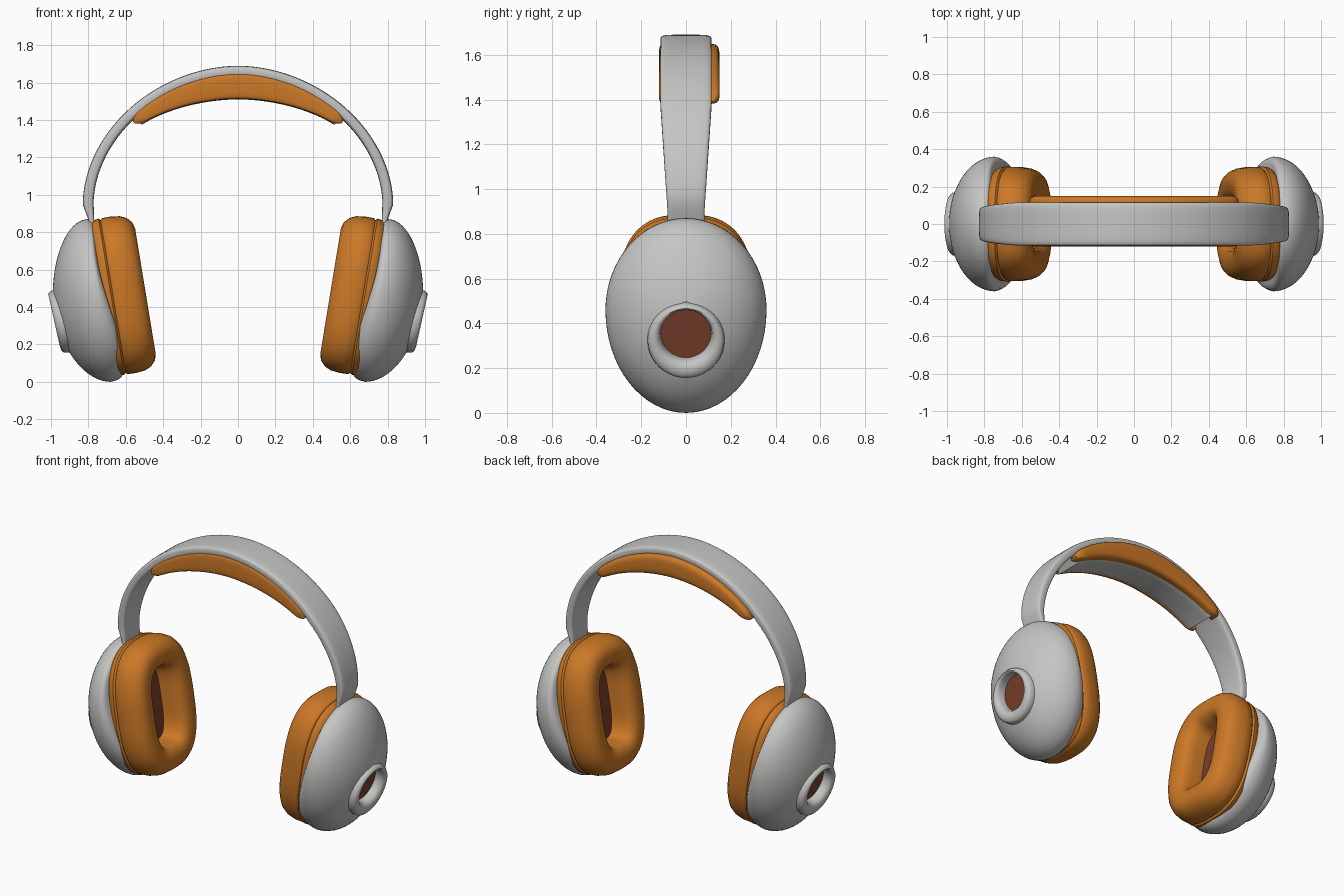
import bpy, bmesh, math
from mathutils import Vector

if "Cube" in bpy.data.objects:
    bpy.data.objects.remove(bpy.data.objects["Cube"])


def material(name, rgb):
    m = bpy.data.materials.new(name)
    m.diffuse_color = (*rgb, 1)
    m.use_nodes = True
    m.node_tree.nodes["Principled BSDF"].inputs["Base Color"].default_value = m.diffuse_color
    return m


GREY = material("light_grey", (0.56, 0.56, 0.55))
ORANGE = material("orange", (0.60, 0.19, 0.02))
BROWN = material("red_brown", (0.19, 0.05, 0.025))


def loft(name, rings, mats, end_mat=0, hole=None, angle=50):
    """Skin a list of equal rings, cap both ends; hole(point) removes faces."""
    bm = bmesh.new()
    vs = [[bm.verts.new(p) for p in r] for r in rings]
    n = len(vs[0])
    for a, b in zip(vs, vs[1:]):
        for i in range(n):
            j = (i + 1) % n
            bm.faces.new((a[i], a[j], b[j], b[i]))
    bm.faces.new(vs[0])
    bm.faces.new(vs[-1]).material_index = end_mat
    bmesh.ops.recalc_face_normals(bm, faces=bm.faces)
    if hole:
        gone = [f for f in bm.faces if hole(f.calc_center_median())]
        bmesh.ops.delete(bm, geom=gone, context='FACES')
    me = bpy.data.meshes.new(name)
    bm.to_mesh(me)
    bm.free()
    for m in mats:
        me.materials.append(m)
    ob = bpy.data.objects.new(name, me)
    bpy.context.collection.objects.link(ob)
    bpy.ops.object.select_all(action='DESELECT')
    ob.select_set(True)
    bpy.context.view_layer.objects.active = ob
    bpy.ops.object.shade_smooth_by_angle(angle=math.radians(angle))
    return ob


def spow(v, e):
    return math.copysign(abs(v) ** e, v)


def superellipse(n, power):
    out = []
    for i in range(n):
        a = 2 * math.pi * (i + 0.5) / n
        out.append((spow(math.cos(a), 2 / power), spow(math.sin(a), 2 / power)))
    return out


def clamp(v):
    return max(0.0, min(1.0, v))


# ---------- headband ----------
def path(t):
    """Outer line of the band; t runs from 0 (right) to pi (left)."""
    if t < 0:
        return Vector((0.83 + 0.25 * t, 0, 0.95 + t))
    if t > math.pi:
        return Vector((-0.83 + 0.25 * (t - math.pi), 0, 0.95 - (t - math.pi)))
    return Vector((0.83 * spow(math.cos(t), 1.05), 0, 0.95 + 0.74 * math.sin(t) ** 1.05))


def frame(t):
    d = (path(t + 0.01) - path(t - 0.01)).normalized()
    return path(t), Vector((-d.z, 0, d.x))      # point, inward normal


def sweep(name, t0, t1, count, section, mat, power):
    """section(t, k) gives depth range and y range; k runs 0..1 along the sweep."""
    rings = []
    for i in range(count + 1):
        k = i / count
        t = t0 + (t1 - t0) * k
        p, nrm = frame(t)
        d0, d1, y0, y1 = section(t, k)
        rings.append([p + nrm * ((d0 + d1) / 2 + (d1 - d0) / 2 * u)
                      + Vector((0, (y0 + y1) / 2 + (y1 - y0) / 2 * v, 0))
                      for u, v in superellipse(24, power)])
    loft(name, rings, [mat])


def half_width(t):
    return 0.083 + 0.032 * clamp((path(t).z - 0.9) / 0.5)


def band_section(t, k):
    pinch = clamp((path(t).z - 0.84) / 0.1)
    w = half_width(t)
    return 0.012 * (1 - pinch), 0.035 + 0.023 * pinch, -w, w


def thick(t):
    return 0.10 + 0.08 * clamp(1 - (path(t).x / 0.62) ** 2)


def core_section(t, k):
    w = half_width(t) - 0.003
    return 0.03, thick(t), -w, w


sweep("headband", -0.11, math.pi + 0.11, 64, band_section, GREY, 5)
T0 = 0.765
sweep("headband_core", T0, math.pi - T0, 40, core_section, GREY, 6)


# orange cushions on the front and back of the band, with rounded ends
def cushion(y_in, y_out):
    def section(t, k):
        e = min(k, 1 - k) / 0.05
        r = math.sqrt(max(0.06, 1 - (1 - clamp(e)) ** 2))
        d0, d1 = 0.042, thick(t) - 0.004
        m, h = (d0 + d1) / 2, (d1 - d0) / 2 * r
        return m - h, m + h, y_in, y_in + (y_out - y_in) * (0.6 + 0.4 * r)
    return section


sweep("front_cushion", T0 - 0.03, math.pi - T0 + 0.03, 60, cushion(-0.08, -0.121), ORANGE, 3.5)
sweep("back_cushion", T0 - 0.03, math.pi - T0 + 0.03, 60, cushion(0.07, 0.15), ORANGE, 3.5)

# ---------- ear cups ----------
ZC, SEG = 0.46, 64
BOSS = Vector((0.967, 0, 0.32))
AXIS = Vector((0.976, 0, -0.217))
UP = Vector((0.217, 0, 0.976))


def shell_rings():
    rings = []
    # inner lip, then dome from the rim to the outer pole
    steps = [(0.6, 'in', 1), (0.9, 'in', 1), (0.955, 'in', 0.75), (0.985, 'in', 0.4)]
    steps += [(math.cos(math.pi / 2 * i / 18), 'out', 0) for i in range(18)]
    for s, side, f in steps:
        ring = []
        for i in range(SEG):
            a = 2 * math.pi * i / SEG
            y = 0.36 * s * math.cos(a)
            z = ZC + (0.41 if math.sin(a) > 0 else 0.46) * s * math.sin(a)
            rim = 0.68 + 0.12 * z / 0.87
            if side == 'in':
                k = clamp((z - 0.05) / 0.7)
                lip = 0.61 + 0.15 * k * k * (3 - 2 * k)
                x = rim + (lip - rim) * f
            else:
                p = 1.9 + 0.35 * math.sin(a)
                x = rim + (0.99 - rim) * math.sqrt(max(0, 1 - s ** p))
            ring.append(Vector((x, y, z)))
        rings.append(ring)
    return rings


def pad_rings():
    n, v = Vector((-0.987, 0, 0.162)), Vector((0.162, 0, 0.987))
    c = Vector((0.495, 0, 0.485))
    # depth behind the face, half width, half height, outline power
    prof = [(0.25, 0.25, 0.36, 2.6), (0.24, 0.285, 0.395, 2.6), (0.21, 0.305, 0.42, 2.7),
            (0.185, 0.308, 0.424, 2.7), (0.175, 0.298, 0.414, 2.7), (0.165, 0.306, 0.423, 2.7),
            (0.12, 0.306, 0.424, 2.8), (0.07, 0.298, 0.418, 2.8), (0.035, 0.283, 0.402, 2.8),
            (0.01, 0.258, 0.375, 2.8), (0.0, 0.225, 0.34, 2.9), (0.002, 0.18, 0.30, 3),
            (0.015, 0.148, 0.27, 3.2), (0.04, 0.128, 0.25, 3.5), (0.08, 0.12, 0.24, 3.5),
            (0.15, 0.115, 0.235, 3.5)]
    return [[c - n * d + v * (h * q) + Vector((0, w * p, 0))
             for p, q in superellipse(SEG, pw)] for d, w, h, pw in prof]


def boss_rings():
    # radius, height along the axis, upward shift
    prof = [(0.175, -0.10, 0), (0.172, -0.02, 0), (0.168, 0.0, 0), (0.158, 0.010, 0.003),
            (0.143, 0.014, 0.010), (0.128, 0.010, 0.018), (0.118, -0.004, 0.024),
            (0.114, -0.025, 0.026), (0.112, -0.05, 0.026)]
    return [[BOSS + AXIS * h + UP * (up + r * math.sin(a)) + Vector((0, r * math.cos(a), 0))
             for a in (2 * math.pi * i / 40 for i in range(40))] for r, h, up in prof]


def boss_hole(p):
    d = Vector((abs(p.x), p.y, p.z)) - BOSS - UP * 0.015
    return abs(p.x) > 0.86 and (d - AXIS * d.dot(AXIS)).length < 0.137


for side, sx in (("right", 1), ("left", -1)):
    def flip(rings):
        return [[Vector((p.x * sx, p.y, p.z)) for p in r] for r in rings]
    loft(side + "_cup_shell", flip(shell_rings()), [GREY], hole=boss_hole)
    loft(side + "_ear_pad", flip(pad_rings()), [ORANGE, BROWN], end_mat=1)
    loft(side + "_cup_port", flip(boss_rings()), [GREY, BROWN], end_mat=1)
